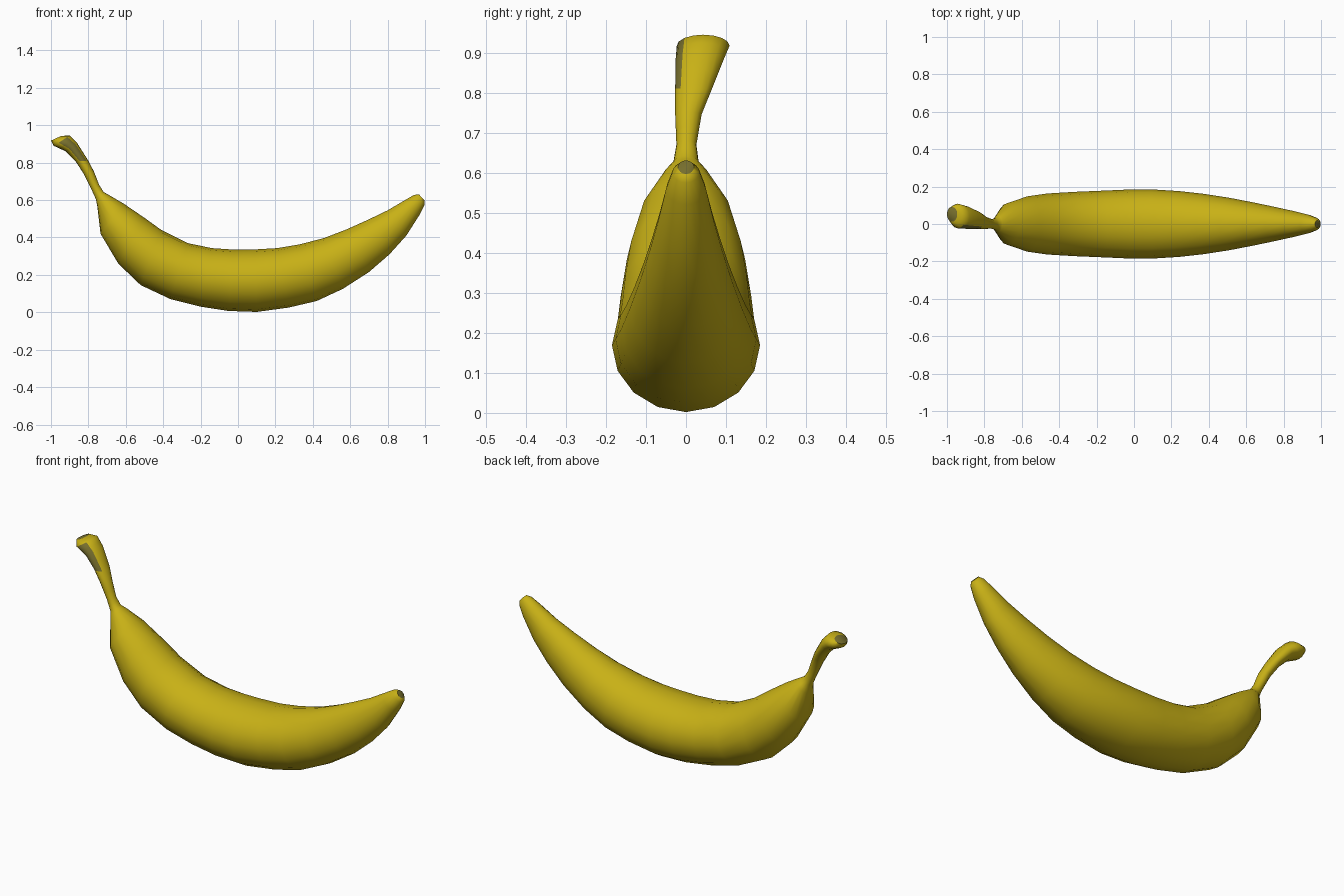
import bpy, bmesh, math
from mathutils import Vector

if "Cube" in bpy.data.objects:
    bpy.data.objects.remove(bpy.data.objects["Cube"])

SIDES = 16


def material(name, rgb):
    m = bpy.data.materials.new(name)
    m.diffuse_color = (*rgb, 1)
    m.use_nodes = True
    m.node_tree.nodes["Principled BSDF"].inputs["Base Color"].default_value = m.diffuse_color
    return m


# Sections: outer x, outer z, inner x, inner z, centre y, half width
stem = [
    (-1.00, .918, -.945, .943, .052, .040),
    (-.985, .89, -.90, .945, .043, .066),
    (-.92, .86, -.86, .905, .034, .060),
    (-.87, .81, -.80, .81, .019, .046),
    (-.825, .74, -.77, .752, .006, .033),
    (-.785, .66, -.742, .68, .001, .025),
    (-.76, .605, -.718, .643, 0, .032),
]
body = [
    (-.752, .565, -.69, .627, 0, .055),
    (-.735, .42, -.61, .58, 0, .113),
    (-.64, .26, -.50, .505, 0, .148),
    (-.52, .145, -.41, .44, 0, .163),
    (-.36, .07, -.27, .37, 0, .172),
    (-.20, .03, -.14, .343, 0, .178),
    (-.05, .007, -.02, .335, 0, .184),
    (.10, .002, .09, .336, 0, .185),
    (.27, .025, .21, .343, 0, .176),
    (.42, .06, .33, .363, 0, .161),
    (.56, .125, .46, .397, 0, .140),
    (.70, .215, .58, .443, 0, .115),
    (.81, .31, .70, .497, 0, .091),
    (.90, .41, .80, .545, 0, .070),
    (.97, .52, .89, .598, 0, .050),
    (.998, .575, .94, .627, 0, .034),
    (.998, .597, .967, .631, 0, .020),
]

# Extra in-between rings on the stem so the bruise has a clean edge
rings = []
joined = stem + body[:1]
for a, b in zip(joined, joined[1:]):
    for k in range(2):
        rings.append([p + (q - p) * k / 2 for p, q in zip(a, b)])
rings += body

# Loft the whole fruit through its oval sections
bm = bmesh.new()
loops = []
for ox, oz, ix, iz, cy, hw in rings:
    outer, inner = Vector((ox, cy, oz)), Vector((ix, cy, iz))
    mid, half = (outer + inner) / 2, (inner - outer) / 2
    loop = []
    for i in range(SIDES):
        a = math.tau * i / SIDES
        loop.append(bm.verts.new(mid + half * math.cos(a) + Vector((0, hw * math.sin(a), 0))))
    loops.append(loop)
for a, b in zip(loops, loops[1:]):
    for i in range(SIDES):
        j = (i + 1) % SIDES
        bm.faces.new((a[i], a[j], b[j], b[i]))
caps = [bm.faces.new(loops[0]), bm.faces.new(loops[-1])]
bmesh.ops.recalc_face_normals(bm, faces=bm.faces[:])
bm.normal_update()

# Dried colour on both ends and on the front side of the stem tip
bruise_dir = Vector((.28, -.94, .19)).normalized()
for f in bm.faces:
    f.smooth = True
    c = f.calc_center_median()
    if f in caps or (c.x < -.78 and c.z > .80 and f.normal.dot(bruise_dir) > .74):
        f.material_index = 1

mesh = bpy.data.meshes.new("banana")
bm.to_mesh(mesh)
bm.free()
mesh.materials.append(material("banana yellow", (.58, .44, .008)))
mesh.materials.append(material("dried olive grey", (.18, .155, .026)))
fruit = bpy.data.objects.new("banana", mesh)
bpy.context.collection.objects.link(fruit)

# Smooth skin with crisp cut ends
bpy.context.view_layer.objects.active = fruit
fruit.select_set(True)
bpy.ops.object.shade_smooth_by_angle(angle=math.radians(50))
